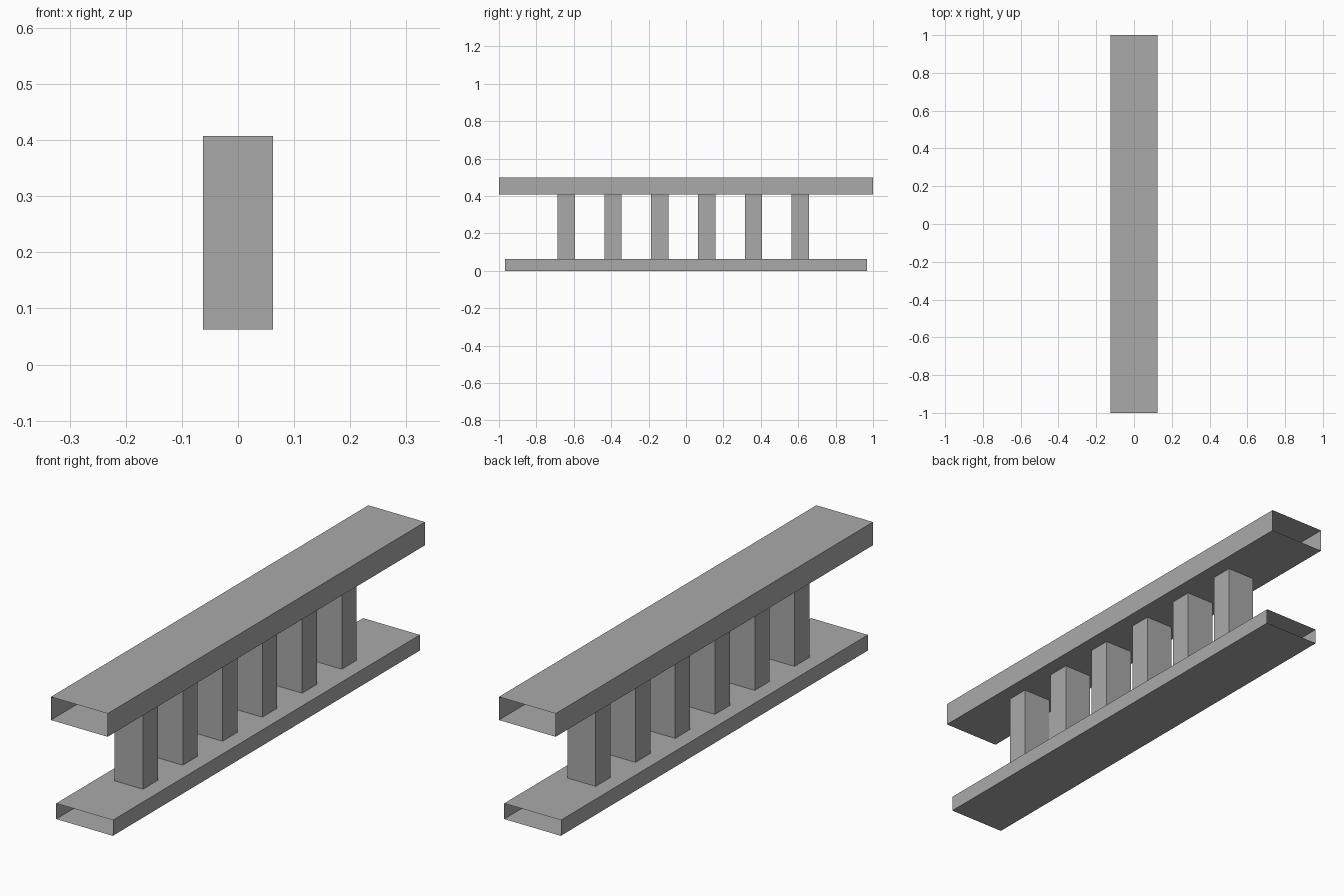
import bpy

if "Cube" in bpy.data.objects:
    bpy.data.objects.remove(bpy.data.objects["Cube"])

# Darker grey shared by all parts
grey = bpy.data.materials.new("dark_grey")
grey.diffuse_color = (0.4, 0.4, 0.4, 1)
grey.use_nodes = True
grey.node_tree.nodes["Principled BSDF"].inputs["Base Color"].default_value = grey.diffuse_color


def sleeve(name, lo, hi, axis):
    """Open-ended box tube running along axis (1 = y, 2 = z)."""
    a, b = [i for i in range(3) if i != axis]
    # order the ring so that the face normals point outward
    ring = [(0, 0), (1, 0), (1, 1), (0, 1)]
    if axis == 1:
        ring.reverse()
    ends = (lo, hi)
    verts = []
    for end in ends:
        for i, j in ring:
            p = [0, 0, 0]
            p[a], p[b], p[axis] = ends[i][a], ends[j][b], end[axis]
            verts.append(p)
    faces = [(k, (k + 1) % 4, (k + 1) % 4 + 4, k + 4) for k in range(4)]
    mesh = bpy.data.meshes.new(name)
    mesh.from_pydata(verts, [], faces)
    mesh.materials.append(grey)
    obj = bpy.data.objects.new(name, mesh)
    bpy.context.collection.objects.link(obj)
    return obj


RAIL_X, POST_X = 0.125, 0.0625
BASE_TOP, RAIL_BOTTOM, RAIL_TOP = 0.0625, 0.4075, 0.5

# Rails: hollow, open at both ends
sleeve("bottom_rail", (-RAIL_X, -0.967, 0), (RAIL_X, 0.967, BASE_TOP), 1)
sleeve("top_rail", (-RAIL_X, -1, RAIL_BOTTOM), (RAIL_X, 1, RAIL_TOP), 1)

# Six balusters between the rails
for n in range(6):
    y = -0.641 + 0.2505 * n
    sleeve(f"baluster_{n + 1}", (-POST_X, y - 0.0465, BASE_TOP),
           (POST_X, y + 0.0465, RAIL_BOTTOM), 2)
